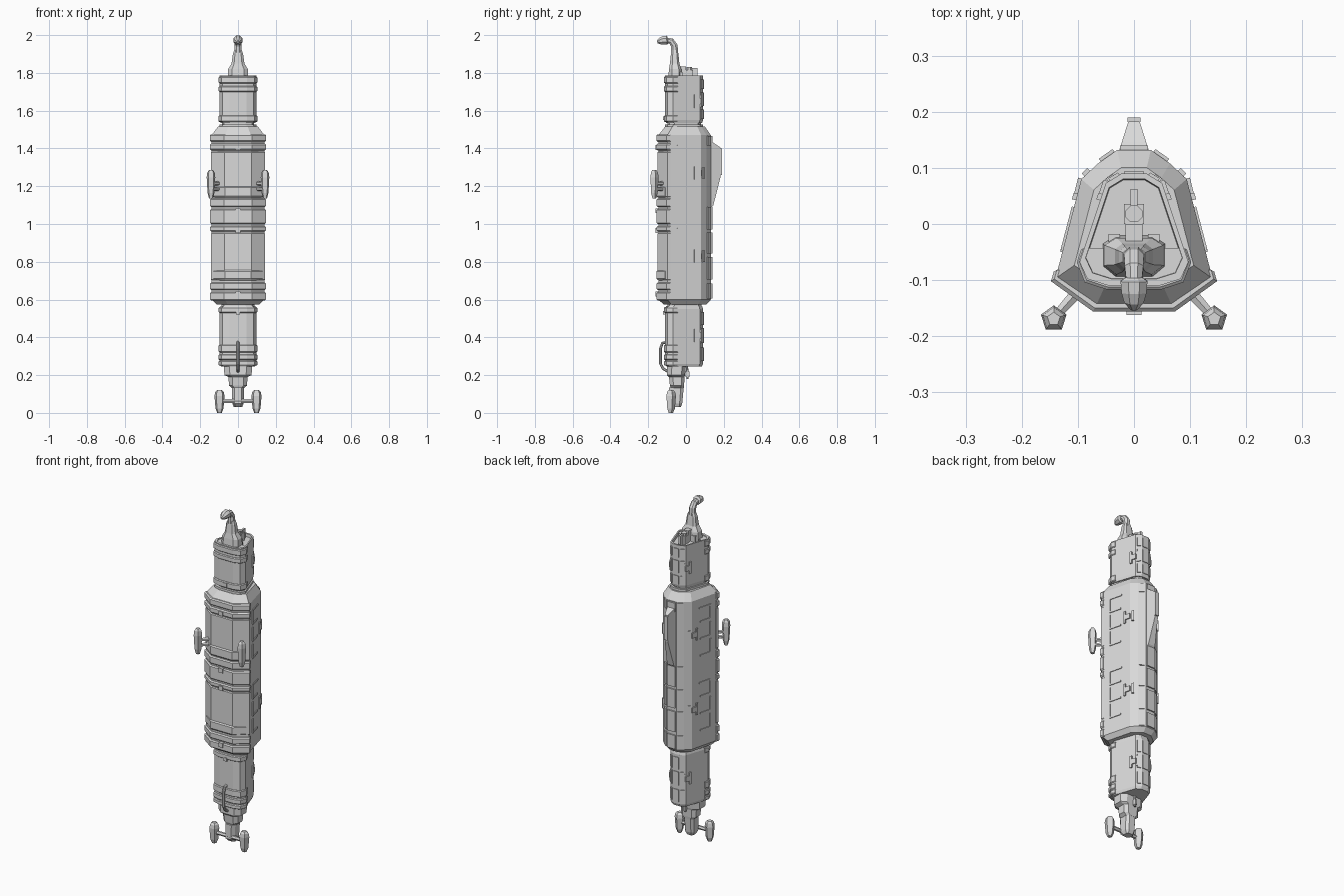
import bpy, bmesh, math
from mathutils import Vector, Matrix

cube = bpy.data.objects.get("Cube")
if cube:
    bpy.data.objects.remove(cube, do_unlink=True)

grey = bpy.data.materials.new("hull_grey")
grey.use_nodes = True
grey.diffuse_color = (0.7, 0.7, 0.7, 1)
grey.node_tree.nodes["Principled BSDF"].inputs["Base Color"].default_value = (0.7, 0.7, 0.7, 1)


def finish(name, bm):
    bmesh.ops.recalc_face_normals(bm, faces=bm.faces)
    mesh = bpy.data.meshes.new(name)
    bm.to_mesh(mesh)
    bm.free()
    mesh.materials.append(grey)
    bpy.context.collection.objects.link(bpy.data.objects.new(name, mesh))


def skin(bm, rings):
    """Join rings of equal length into a capped solid."""
    loops = [[bm.verts.new(p) for p in ring] for ring in rings]
    for a, b in zip(loops, loops[1:]):
        for i in range(len(a)):
            j = (i + 1) % len(a)
            bm.faces.new((a[i], a[j], b[j], b[i]))
    bm.faces.new(loops[0])
    bm.faces.new(loops[-1])


def mirrored(half):
    return half + [(-x, y) for x, y in reversed(half)]


def ring(half, z, s=1.0, dy=0.0):
    return [(x * s, y * s + dy, z) for x, y in mirrored(half)]


def prism(bm, half, z0, z1, chamfer=0.0, s=1.0):
    rings = [ring(half, z0, s), ring(half, z1, s)]
    if chamfer:
        rings = [ring(half, z0, s * 0.96), ring(half, z0 + chamfer, s),
                 ring(half, z1 - chamfer, s), ring(half, z1, s * 0.96)]
    skin(bm, rings)


def box(bm, centre, size):
    m = Matrix.Translation(centre) @ Matrix.Diagonal((*size, 1))
    bmesh.ops.create_cube(bm, size=1, matrix=m)


def tube(bm, points, radii, sides=8):
    pts = [Vector(p) for p in points]
    rings = []
    for i, p in enumerate(pts):
        d = (pts[min(i + 1, len(pts) - 1)] - pts[max(i - 1, 0)]).normalized()
        ref = Vector((1, 0, 0)) if abs(d.x) < 0.9 else Vector((0, 0, 1))
        u = (ref - d * ref.dot(d)).normalized()
        v = d.cross(u)
        angles = [math.tau * (k + 0.5) / sides for k in range(sides)]
        rings.append([p + radii[i] * (u * math.cos(a) + v * math.sin(a)) for a in angles])
    skin(bm, rings)


def plate(bm, half, edge, t, z, width, height, thick=0.008):
    """Raised plate on one wall of an outline, on both sides."""
    a, b = Vector(half[edge]), Vector(half[edge + 1])
    d = (b - a).normalized()
    p = a.lerp(b, t)
    for s in (1, -1):
        m = Matrix(((s * d.x, s * d.y, 0, s * p.x), (d.y, -d.x, 0, p.y),
                    (0, 0, 1, z), (0, 0, 0, 1)))
        m = m @ Matrix.Diagonal((width, thick, height, 1))
        bmesh.ops.create_cube(bm, size=1, matrix=m)


# Half outlines of the hull sections, running from front to back
MAIN = [(.068, -.146), (.14, -.097), (.094, .08), (.064, .108), (.03, .132)]
SLIM = [(.045, -.11), (.083, -.098), (.097, -.068), (.05, .073), (.022, .09)]
SLIM_BAND = [(.048, -.117), (.088, -.104), (.102, -.068), (.094, -.045)]
ARMOUR = [(.073, -.156), (.148, -.102), (.143, -.085)]

# Main hull with sloping shoulders
bm = bmesh.new()
skin(bm, [ring(MAIN, .575, .82), ring(MAIN, .6), ring(MAIN, 1.47), ring(MAIN, 1.515, .76)])
finish("main_hull", bm)

# Upper hull with a recessed deck, and lower hull
bm = bmesh.new()
skin(bm, [ring(SLIM, 1.535, .95), ring(SLIM, 1.55), ring(SLIM, 1.785),
          ring(SLIM, 1.785, .89), ring(SLIM, 1.768, .87)])
finish("upper_hull", bm)
bm = bmesh.new()
skin(bm, [ring(SLIM, .245, .93), ring(SLIM, .26), ring(SLIM, .55), ring(SLIM, .565, .95)])
finish("lower_hull", bm)

# Collars linking the hulls
bm = bmesh.new()
prism(bm, SLIM, 1.50, 1.545, s=.88)
prism(bm, SLIM, 1.515, 1.528, s=1.0)
prism(bm, SLIM, .555, .585, s=.9)
finish("hull_collars", bm)

# Front armour bands on the main hull
bm = bmesh.new()
for z0, z1 in ((1.435, 1.475), (1.39, 1.425), (1.09, 1.135), (1.0, 1.08),
               (.96, .99), (.65, .69), (.595, .64)):
    prism(bm, ARMOUR, z0, z1, .006)
for z0, z1 in ((1.14, 1.385), (.70, .955)):
    prism(bm, ARMOUR, z0, z1, .006, .965)
finish("front_armour", bm)

# Low trapezoid panels on the front, and the latches between bands
bm = bmesh.new()
for z, h in ((1.17, .06), (.73, .055)):
    prism(bm, [(.07, -.156), (.13, -.11), (.12, -.08)], z - h / 2, z + h / 2, .008)
finish("front_panels", bm)
bm = bmesh.new()
for z in (1.405, 1.07, .965, .63):
    box(bm, (0, -.153, z), (.026, .018, .026))
for z in (1.56, .53):
    box(bm, (0, -.115, z), (.02, .012, .02))
finish("front_latches", bm)

# Bands around the front of the slim hulls
bm = bmesh.new()
for z0, z1 in ((1.745, 1.78), (1.70, 1.73), (1.54, 1.575), (.53, .56),
               (.32, .36), (.28, .31), (.25, .275)):
    prism(bm, SLIM_BAND, z0, z1, .004)
finish("slim_hull_bands", bm)

# Ridge marks framing the side panels
bm = bmesh.new()
for top in (1.415, .975):
    plate(bm, MAIN, 1, .5, top, .08, .009)
    for i in range(3):
        z = top - .1 * i
        plate(bm, MAIN, 1, .29, z - .04, .009, .08)
        plate(bm, MAIN, 1, .48, z - .08, .075, .009)
finish("side_panel_ridges", bm)

# Clamps near the back corners
bm = bmesh.new()
for half, edge, levels in ((MAIN, 1, (1.27, .83)), (SLIM, 2, (1.65, .41))):
    for z in levels:
        plate(bm, half, edge, .82, z, .012, .07, .014)
        plate(bm, half, edge, .91, z, .035, .03, .012)
        plate(bm, half, edge + 1, .35, z, .014, .06, .014)
finish("side_clamps", bm)

# Spine plates down the back
bm = bmesh.new()
for z, h in ((1.44, .05), (1.03, .12), (.9, .11), (.765, .12), (.645, .08)):
    plate(bm, MAIN, 3, .5, z, .03, h, .012)
    box(bm, (0, .131, z), (.05, .018, h))
for z, h in ((1.74, .05), (1.66, .07), (1.58, .05), (.5, .07), (.41, .08), (.31, .07)):
    plate(bm, SLIM, 3, .55, z, .02, h, .01)
    box(bm, (0, .088, z), (.036, .012, h))
finish("spine_plates", bm)

# Back fin, lofted from the hull outwards
bm = bmesh.new()
skin(bm, [[(s * w, y, z) for s, z in ((1, lo), (-1, lo), (-1, hi), (1, hi))]
          for w, y, lo, hi in ((.03, .12, 1.07, 1.44), (.022, .145, 1.1, 1.43),
                               (.01, .183, 1.25, 1.405))])
box(bm, (0, .186, 1.33), (.024, .008, .14))
finish("back_fin", bm)


def pod(bm, x, y, z, length, r):
    stations = ((-.5, .45), (-.3, .8), (.25, 1), (.42, .85), (.5, .5))
    skin(bm, [[(x + r * k * math.sin(math.tau * i / 5), y + r * k * math.cos(math.tau * i / 5),
                z + f * length) for i in range(5)] for f, k in stations])


# Side pods with their pylons, and the small tail pods on a crossbar
bm = bmesh.new()
for s in (1, -1):
    pod(bm, s * .143, -.169, 1.21, .15, .024)
    pod(bm, s * .098, -.081, .06, .12, .028)
finish("engine_pods", bm)
bm = bmesh.new()
for s in (1, -1):
    for z in (1.185, 1.215):
        tube(bm, [(s * .1, -.12, z), (s * .14, -.165, z)], (.012, .009), 6)
tube(bm, [(-.095, -.08, .063), (.095, -.08, .063)], (.011, .011), 6)
finish("pod_pylons", bm)


def block_loft(bm, rows):
    """Loft of chamfered blocks given as half width, front, back, height."""
    skin(bm, [ring([(w * .6, f), (w, f + (b - f) * .25), (w, b - (b - f) * .2), (w * .6, b)], z)
              for w, f, b, z in rows])


# Tapering tail
bm = bmesh.new()
block_loft(bm, ((.075, -.1, .0, .255), (.072, -.1, -.005, .2), (.05, -.09, -.008, .19),
                (.048, -.085, -.01, .145), (.03, -.08, -.012, .13)))
block_loft(bm, ((.032, -.09, -.012, .135), (.03, -.09, -.02, .05), (.022, -.07, -.028, .03)))
finish("tail_cone", bm)
bm = bmesh.new()
tube(bm, [(0, .005, .26), (0, .008, .18)], (.006, .006), 6)
box(bm, (0, .008, .205), (.012, .02, .03))
finish("tail_antenna", bm)

# Curved handle pipe on the lower front
bm = bmesh.new()
tube(bm, [(0, -.10, .375), (0, -.125, .37), (0, -.135, .34), (0, -.135, .26),
          (0, -.122, .235), (0, -.09, .215)], [.008] * 6, 8)
finish("handle_pipe", bm)

# Neck, bent arm and sensor head on top
bm = bmesh.new()
block_loft(bm, ((.055, -.095, -.02, 1.765), (.052, -.09, -.025, 1.82), (.034, -.085, -.035, 1.85),
                (.027, -.08, -.04, 1.9), (.02, -.075, -.045, 1.92)))
finish("nose_neck", bm)
bm = bmesh.new()
tube(bm, [(0, -.06, 1.9), (0, -.062, 1.945), (0, -.078, 1.968), (0, -.11, 1.974)],
     (.021, .019, .018, .014))
finish("nose_arm", bm)
bm = bmesh.new()
tube(bm, [(0, -.095, 1.974), (0, -.102, 1.973), (0, -.122, 1.972), (0, -.138, 1.968),
          (0, -.152, 1.963)], (.016, .026, .024, .019, .007))
finish("sensor_head", bm)

# Deck machinery behind the neck
bm = bmesh.new()
tube(bm, [(0, .018, 1.765), (0, .018, 1.83)], (.016, .016), 8)
box(bm, (0, .018, 1.79), (.036, .036, .05))
box(bm, (0, .045, 1.795), (.012, .034, .06))
box(bm, (0, -.015, 1.8), (.03, .03, .07))
for s in (1, -1):
    box(bm, (s * .035, -.04, 1.785), (.02, .045, .04))
finish("deck_machinery", bm)
